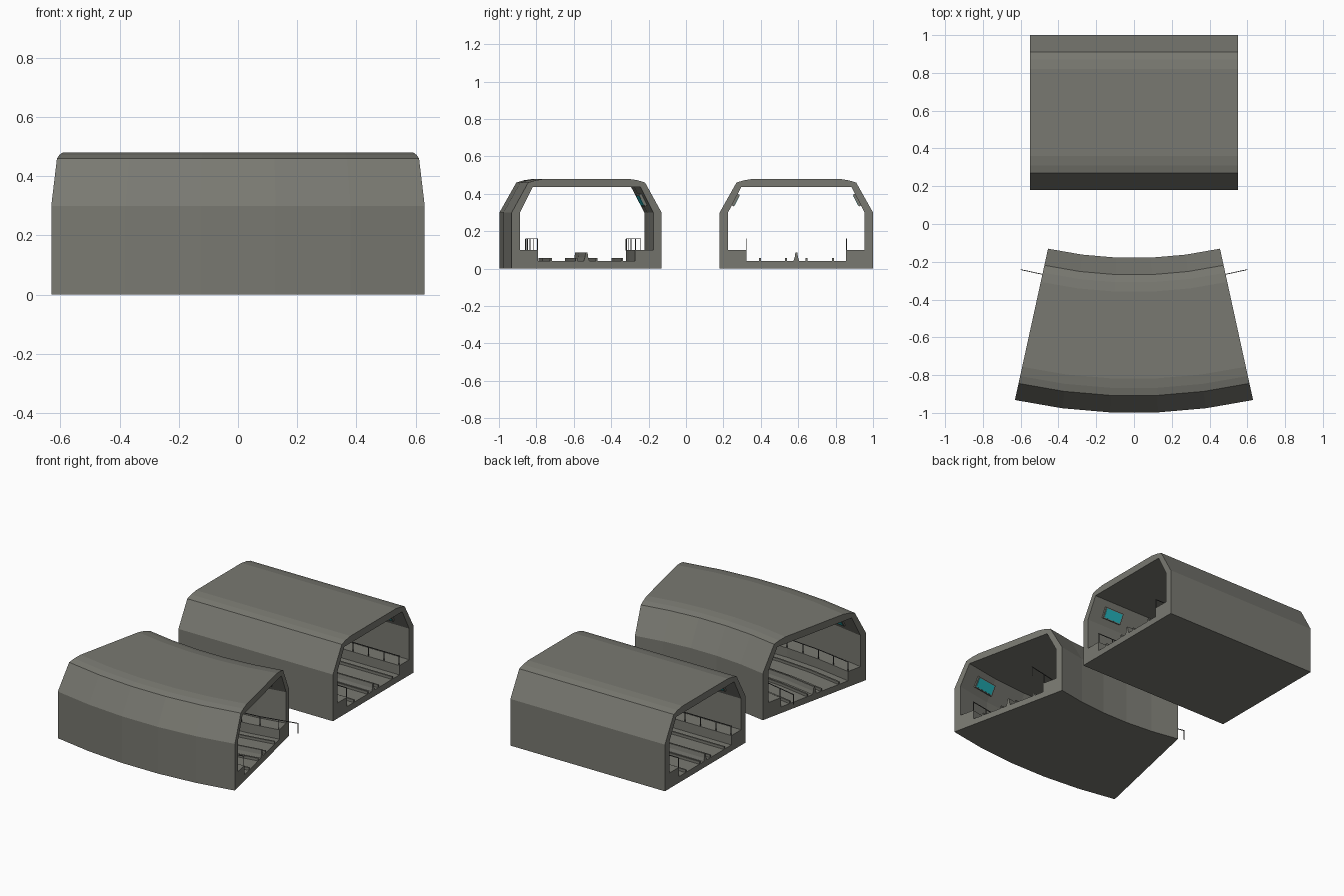
import bpy, bmesh, math

if "Cube" in bpy.data.objects:
    bpy.data.objects.remove(bpy.data.objects["Cube"])

HALF = 0.55                      # half length of a segment
ANG = math.radians(12.34)        # half sweep of the bend


def mat(name, rgb):
    m = bpy.data.materials.new(name)
    m.diffuse_color = (*rgb, 1)
    m.use_nodes = True
    m.node_tree.nodes["Principled BSDF"].inputs["Base Color"].default_value = m.diffuse_color
    return m


CONCRETE = mat("concrete_grey", (0.19, 0.19, 0.165))
METAL = mat("dark_metal", (0.08, 0.08, 0.075))
CYAN = mat("cyan_light", (0.02, 0.5, 0.55))


# Map (along, across, height) to the straight or the bent tunnel
def straight(s, u, z):
    return (s, 0.59 + u, z)


def bent(s, u, z):
    r, a = 2.54 - u, s / HALF * ANG
    return (r * math.sin(a), 1.95 - r * math.cos(a), z)


def sweep(bm, place, prof, s0, s1, n=1, seam=False):
    """Sweep a closed (across, height) profile along the tunnel."""
    rings = []
    for i in range(n + 1):
        s = s0 + (s1 - s0) * i / n
        rings.append([bm.verts.new(place(s, u, z)) for u, z in prof])
    k = len(prof)
    for a, b in zip(rings, rings[1:]):
        for i in range(k):
            j = (i + 1) % k
            if seam and prof[i][0] == 0 and prof[j][0] == 0:
                continue
            bm.faces.new((a[i], a[j], b[j], b[i]))
    bm.faces.new(rings[0])
    bm.faces.new(rings[-1][::-1])


def finish(bm, name, material):
    bmesh.ops.remove_doubles(bm, verts=bm.verts, dist=1e-5)
    bmesh.ops.recalc_face_normals(bm, faces=bm.faces)
    me = bpy.data.meshes.new(name)
    bm.to_mesh(me)
    bm.free()
    me.materials.append(material)
    ob = bpy.data.objects.new(name, me)
    bpy.context.collection.objects.link(ob)


def rect(u, z, w, h):
    return [(u - w / 2, z), (u + w / 2, z), (u + w / 2, z + h), (u - w / 2, z + h)]


def wall_plate(side, t0, t1, d0, d1):
    """Profile of a plate lying on the sloped inner wall."""
    a, b = (0.365, 0.30), (0.295, 0.435)
    du, dz = b[0] - a[0], b[1] - a[1]
    ln = math.hypot(du, dz)
    nu, nz = -dz / ln, du / ln
    return [(side * (a[0] + du * t + nu * d), a[1] + dz * t + nz * d)
            for t, d in ((t0, d0), (t1, d0), (t1, d1), (t0, d1))]


# Half cross-section: outer skin up, roof, inner wall, walkway, floor
HALF_SECTION = [(0, 0), (0.41, 0), (0.41, 0.30), (0.32, 0.46), (0.28, 0.472),
                (0.23, 0.48), (0, 0.48), (0, 0.435), (0.295, 0.435),
                (0.365, 0.30), (0.365, 0.10), (0.266, 0.10), (0.266, 0.04), (0, 0.04)]


def build(tag, place, n):
    # Tunnel shell with floor and side walkways
    bm = bmesh.new()
    for side in (1, -1):
        sweep(bm, place, [(side * u, z) for u, z in HALF_SECTION], -HALF, HALF, n, True)
    finish(bm, tag + "_tunnel_shell", CONCRETE)

    # Central barrier
    bm = bmesh.new()
    sweep(bm, place, [(-0.016, 0.039), (0.016, 0.039), (0.009, 0.06), (0.005, 0.087),
                      (-0.005, 0.087), (-0.009, 0.06)], -HALF, HALF, n)
    finish(bm, tag + "_central_barrier", CONCRETE)

    # Track rails
    bm = bmesh.new()
    for u in (-0.195, -0.055, 0.055, 0.195):
        sweep(bm, place, rect(u, 0.039, 0.01, 0.018), -HALF, HALF, n)
    finish(bm, tag + "_track_rails", CONCRETE)

    # Handrails; the one inside the bend overshoots the ends
    bm = bmesh.new()
    for side in (1, -1):
        end = HALF * (15.3 / 12.34 if place is bent and side > 0 else 1)
        u = side * 0.268
        sweep(bm, place, rect(u, 0.158, 0.004, 0.004), -end, end, n)
        for i in range(11):
            s = (end - 0.003) * (i / 5 - 1)
            sweep(bm, place, rect(u, 0.097, 0.004, 0.062), s - 0.002, s + 0.002)
    finish(bm, tag + "_handrails", METAL)

    # Wall lamps: housing and lit panel
    for name, m, g, d0, d1 in (("lamp_housings", CONCRETE, 0.0, -0.003, 0.012),
                               ("lamp_panels", CYAN, 0.008, 0.011, 0.014)):
        bm = bmesh.new()
        for side in (1, -1):
            for s in (-0.39, 0.39):
                sweep(bm, place, wall_plate(side, 0.28 + g * 5, 0.74 - g * 5, d0, d1),
                      s - 0.068 + g, s + 0.068 - g)
        finish(bm, tag + "_" + name, m)


build("straight", straight, 1)
build("curved", bent, 5)
